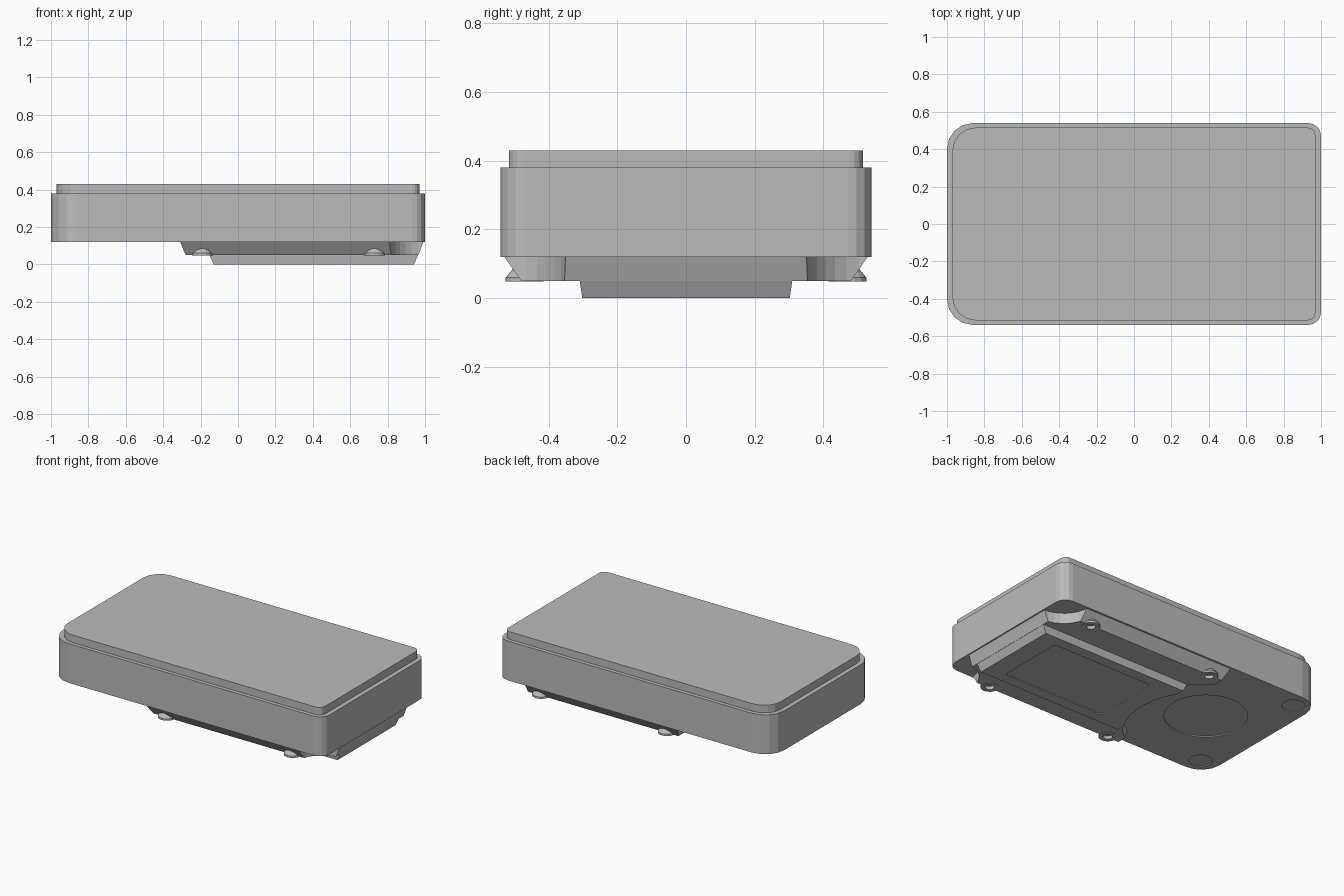
import bpy, bmesh
from math import sin, cos, pi

if "Cube" in bpy.data.objects:
    bpy.data.objects.remove(bpy.data.objects["Cube"], do_unlink=True)

grey = bpy.data.materials.new("light grey")
grey.use_nodes = True
grey.diffuse_color = (0.5, 0.5, 0.5, 1)
grey.node_tree.nodes["Principled BSDF"].inputs["Base Color"].default_value = (0.5, 0.5, 0.5, 1)


def outline(x0, x1, y, r0, r1, steps=4):
    """Rectangle with corner radius r0 at the x0 end and r1 at the x1 end."""
    pts = []
    for cx, cy, r, start in ((x1 - r1, y - r1, r1, 0), (x0 + r0, y - r0, r0, 1),
                             (x0 + r0, r0 - y, r0, 2), (x1 - r1, r1 - y, r1, 3)):
        for i in range(steps + 1 if r else 1):
            a = (start + i / steps) * pi / 2
            pts.append((cx + r * cos(a), cy + r * sin(a)))
    return pts


def circle(cx, cy, r, sides=32):
    return [(cx + r * cos(2 * pi * i / sides), cy + r * sin(2 * pi * i / sides))
            for i in range(sides)]


def loft(name, *levels):
    """Closed solid through (z, outline) levels, lowest first."""
    bm = bmesh.new()
    rings = [[bm.verts.new((x, y, z)) for x, y in pts] for z, pts in levels]
    bm.faces.new(rings[0][::-1])
    bm.faces.new(rings[-1])
    for low, high in zip(rings, rings[1:]):
        for i in range(len(low)):
            j = (i + 1) % len(low)
            bm.faces.new((low[i], low[j], high[j], high[i]))
    bmesh.ops.recalc_face_normals(bm, faces=bm.faces)
    mesh = bpy.data.meshes.new(name)
    bm.to_mesh(mesh)
    bm.free()
    mesh.materials.append(grey)
    obj = bpy.data.objects.new(name, mesh)
    bpy.context.collection.objects.link(obj)
    return obj


def cut(obj, z0, z1, pts):
    """Remove an upright prism from obj."""
    cutter = loft("cutter", (z0, pts), (z1, pts))
    cutter.hide_render = True
    mod = obj.modifiers.new("cut", "BOOLEAN")
    mod.operation = "DIFFERENCE"
    mod.solver = "EXACT"
    mod.object = cutter
    bpy.context.view_layer.objects.active = obj
    bpy.ops.object.modifier_apply(modifier=mod.name)
    bpy.data.objects.remove(cutter, do_unlink=True)


# Main body and the raised lid
body_shape = outline(-1, 1, 0.54, 0.14, 0.07)
body = loft("body", (0.12, body_shape), (0.38, body_shape))
lid_shape = outline(-0.97, 0.97, 0.515, 0.12, 0.04)
lid = loft("lid", (0.37, lid_shape), (0.43, lid_shape))

# Shallow round recesses in the underside
cut(body, 0.05, 0.127, circle(-0.56, 0, 0.25, 48))
for side in (-1, 1):
    cut(body, 0.05, 0.125, circle(-0.88, side * 0.43, 0.07, 24))

# Lower base with sloped sides, and the floor plate under it
base = loft("lower_base", (0.05, outline(-0.28, 0.965, 0.48, 0, 0)),
            (0.122, outline(-0.31, 0.992, 0.53, 0, 0)))
plate = loft("floor_plate", (0, outline(-0.13, 0.94, 0.302, 0, 0)),
             (0.055, outline(-0.155, 0.966, 0.31, 0, 0)))

# Concave end, round corner pockets and the label recess
for part in (base, plate):
    cut(part, -0.1, 0.2, circle(-0.56, 0, 0.5, 64))
for side in (-1, 1):
    cut(base, -0.1, 0.2, circle(1, side * 0.54, 0.19, 32))
cut(plate, -0.1, 0.006, outline(0.06, 0.81, 0.23, 0.02, 0.02, 2))

# Screw bosses along both sides
for x, end in ((-0.19, "right"), (0.73, "left")):
    for side, face in ((-1, "front"), (1, "back")):
        y = side * 0.47
        boss = loft(f"screw_boss_{face}_{end}", (0.048, circle(x, y, 0.055, 16)),
                    (0.06, circle(x, y, 0.055, 16)), (0.1, circle(x, y, 0.022, 16)))
        cut(boss, 0, 0.07, circle(x, y, 0.028, 16))
        cut(base, 0, 0.07, circle(x, y, 0.028, 16))
